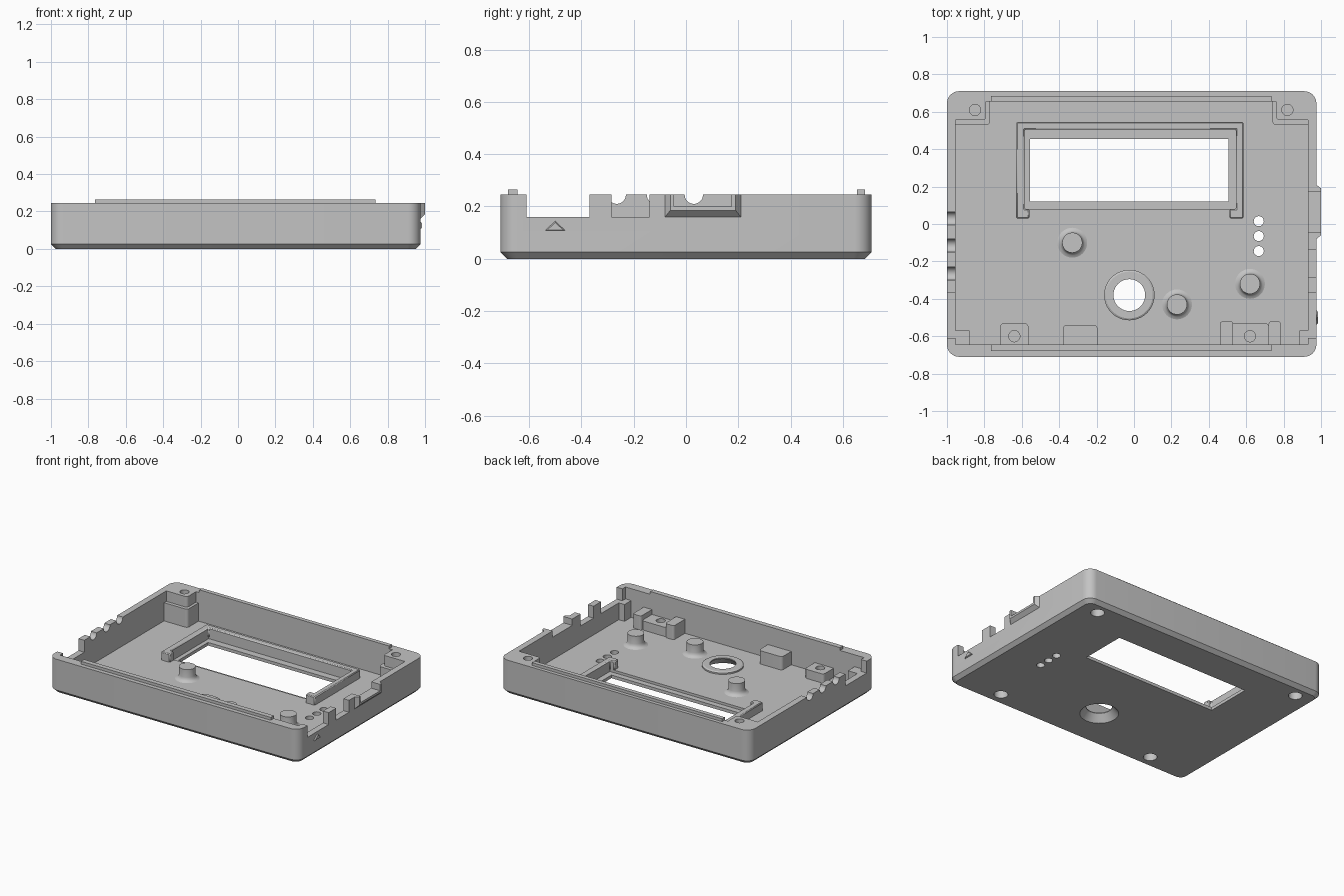
import bpy, bmesh, math

if "Cube" in bpy.data.objects:
    bpy.data.objects.remove(bpy.data.objects["Cube"], do_unlink=True)

grey = bpy.data.materials.new("plain grey")
grey.use_nodes = True
colour = (0.55, 0.55, 0.55, 1)
grey.diffuse_color = colour
grey.node_tree.nodes["Principled BSDF"].inputs["Base Color"].default_value = colour

FLOOR, RIM, EMBED = 0.04, 0.245, 0.03


def rect(x0, x1, y0, y1, r=0.0, seg=8):
    """Rectangle outline, with rounded corners if r is set."""
    if r == 0:
        return [(x0, y0), (x1, y0), (x1, y1), (x0, y1)]
    pts = []
    for k, (cx, cy) in enumerate([(x1 - r, y1 - r), (x0 + r, y1 - r),
                                  (x0 + r, y0 + r), (x1 - r, y0 + r)]):
        for i in range(seg + 1):
            a = math.pi / 2 * (k + i / seg)
            pts.append((cx + r * math.cos(a), cy + r * math.sin(a)))
    return pts


def circle(cx, cy, r, n=40):
    return [(cx + r * math.cos(2 * math.pi * i / n),
             cy + r * math.sin(2 * math.pi * i / n)) for i in range(n)]


def loft(name, *sections, axis="z"):
    """Closed solid through (outline, height) sections along an axis."""
    bm = bmesh.new()
    rings = []
    for pts, h in sections:
        rings.append([bm.verts.new((p, q, h) if axis == "z" else (h, p, q))
                      for p, q in pts])
    for a, b in zip(rings, rings[1:]):
        n = len(a)
        for i in range(n):
            j = (i + 1) % n
            bm.faces.new((a[i], a[j], b[j], b[i]))
    bm.faces.new(rings[0])
    bm.faces.new(rings[-1])
    bmesh.ops.recalc_face_normals(bm, faces=bm.faces)
    mesh = bpy.data.meshes.new(name)
    bm.to_mesh(mesh)
    bm.free()
    mesh.materials.append(grey)
    obj = bpy.data.objects.new(name, mesh)
    bpy.context.collection.objects.link(obj)
    return obj


def prism(name, outline, lo, hi, axis="z"):
    return loft(name, (outline, lo), (outline, hi), axis=axis)


def combine(target, tool, operation):
    mod = target.modifiers.new("combine", "BOOLEAN")
    mod.operation, mod.solver, mod.object = operation, "EXACT", tool
    bpy.context.view_layer.objects.active = target
    bpy.ops.object.modifier_apply(modifier=mod.name)
    bpy.data.objects.remove(tool, do_unlink=True)


def add(target, *tools):
    for t in tools:
        combine(target, t, "UNION")


def cut(target, *tools):
    for t in tools:
        combine(target, t, "DIFFERENCE")


def screw_holes(target, x, y, top):
    """Blind hole from above and a wider recess from below."""
    cut(target, prism("hole", circle(x, y, 0.03), 0.075, top + 0.05),
        prism("recess", circle(x, y, 0.045), -0.05, 0.06))


# Tray with chamfered base and rounded corners
body = loft("case_body",
            (rect(-0.975, 0.95, -0.685, 0.685, 0.045), 0),
            (rect(-1, 0.975, -0.71, 0.71, 0.065), 0.025),
            (rect(-1, 0.975, -0.71, 0.71, 0.065), RIM))
cut(body, prism("cavity", rect(-0.955, 0.93, -0.645, 0.655), FLOOR, 0.4))

# Stepped rear corner posts
for x0, x1, inner in [(-0.98, -0.77, 0.02), (0.74, 0.955, -0.02)]:
    low, high = sorted((x0, x1)), [x0, x1]
    high[1 if inner > 0 else 0] -= inner
    add(body,
        prism("post_foot", rect(*low, 0.53, 0.68, 0.02), EMBED, 0.17),
        prism("post_top", rect(*high, 0.555, 0.68, 0.02), 0.1, RIM))

# Small front corner posts
add(body, prism("corner", rect(-0.98, -0.88, -0.68, -0.57), EMBED, 0.16),
    prism("corner", rect(0.885, 0.955, -0.68, -0.57), EMBED, 0.16))

# Alignment lips on the front and rear walls
for name, y0, y1 in [("front_lip", -0.68, -0.645), ("rear_lip", 0.655, 0.685)]:
    prism(name, rect(-0.765, 0.735, y0, y1), RIM - 0.01, 0.265)

# Raised surround for the side slot
add(body, loft("slot_surround",
               (rect(-0.08, 0.21, 0.16, RIM), 0.95),
               (rect(-0.08, 0.21, 0.16, RIM), 0.975),
               (rect(-0.06, 0.19, 0.185, RIM), 1.0), axis="x"))

# Openings in the side walls
cut(body,
    prism("side_slot", rect(-0.045, 0.175, 0.2, 0.4), 0.9, 1.1, "x"),
    prism("square_port", rect(-0.285, -0.14, 0.16, 0.4), 0.9, 1.1, "x"),
    prism("right_gap", rect(-0.61, -0.37, 0.16, 0.4), 0.88, 1.1, "x"),
    prism("left_gap", rect(-0.61, -0.37, 0.16, 0.4), -1.1, -0.9, "x"))
for y in (-0.265, -0.115, 0.03):
    cut(body, prism("cable_notch", circle(y, RIM, 0.035), -1.1, -0.9, "x"))

# Display window, its recess, indicator holes and the flared round opening
cut(body,
    prism("window_recess", rect(-0.585, 0.545, 0.08, 0.505), 0.022, 0.2),
    prism("window", rect(-0.555, 0.505, 0.12, 0.455), -0.1, 0.2))
for y in (0.015, -0.065, -0.145):
    cut(body, prism("light_hole", circle(0.667, y, 0.027, 24), -0.1, 0.2))
cx, cy = -0.025, -0.38
add(body, loft("dial_ring", (circle(cx, cy, 0.135), EMBED),
               (circle(cx, cy, 0.135), 0.05), (circle(cx, cy, 0.125), 0.056)))
cut(body, loft("dial_hole", (circle(cx, cy, 0.13), -0.005),
               (circle(cx, cy, 0.085), 0.05), (circle(cx, cy, 0.085), 0.2)))

# Screw bosses behind the front wall
front_screws = [(-0.64, 0.15), (0.62, 0.2)]
for x, w in front_screws:
    add(body, prism("boss", rect(x - w / 2, x + w / 2, -0.67, -0.53, 0.02),
                    EMBED, 0.105))
    screw_holes(body, x, -0.6, 0.105)
for x in (-0.85, 0.82):
    screw_holes(body, x, 0.61, RIM)

# Guides beside the right boss, and the support block
for name, x0, x1 in [("inner_guide", 0.46, 0.53), ("outer_guide", 0.72, 0.785)]:
    prism(name, rect(x0, x1, -0.66, -0.52, 0.015), EMBED, 0.14)
prism("support_block", rect(-0.38, -0.195, -0.67, -0.54, 0.02), EMBED, 0.135)

# Display frame: three bars and two hooked ends
frame = prism("display_frame", rect(-0.63, 0.585, 0.03, 0.545), EMBED, 0.1)
cut(frame, prism("inside", rect(-0.585, 0.545, 0.08, 0.505), 0, 0.2),
    prism("front_opening", rect(-0.56, 0.51, 0, 0.1), 0, 0.2))
bevel = frame.modifiers.new("soft_edges", "BEVEL")
bevel.width, bevel.segments = 0.006, 1

# Board pillars with flared feet
for i, (x, y) in enumerate([(-0.33, -0.1), (0.23, -0.43), (0.62, -0.32)]):
    loft(f"board_pillar_{i + 1}",
         *[(circle(x, y, r, 32), z) for r, z in
           [(0.08, EMBED), (0.08, FLOOR), (0.066, 0.046), (0.058, 0.056),
            (0.054, 0.07), (0.054, 0.125)]])

# Small triangular marker on the right wall
loft("triangle_marker",
     ([(-0.545, 0.105), (-0.455, 0.105), (-0.5, 0.148)], 0.97),
     ([(-0.53, 0.111), (-0.47, 0.111), (-0.5, 0.138)], 0.983), axis="x")

# Smooth curves, crisp corners
for obj in bpy.data.objects:
    if obj.type == "MESH" and grey.name in obj.data.materials:
        bpy.ops.object.select_all(action="DESELECT")
        obj.select_set(True)
        bpy.context.view_layer.objects.active = obj
        bpy.ops.object.shade_smooth_by_angle(angle=math.radians(30))
